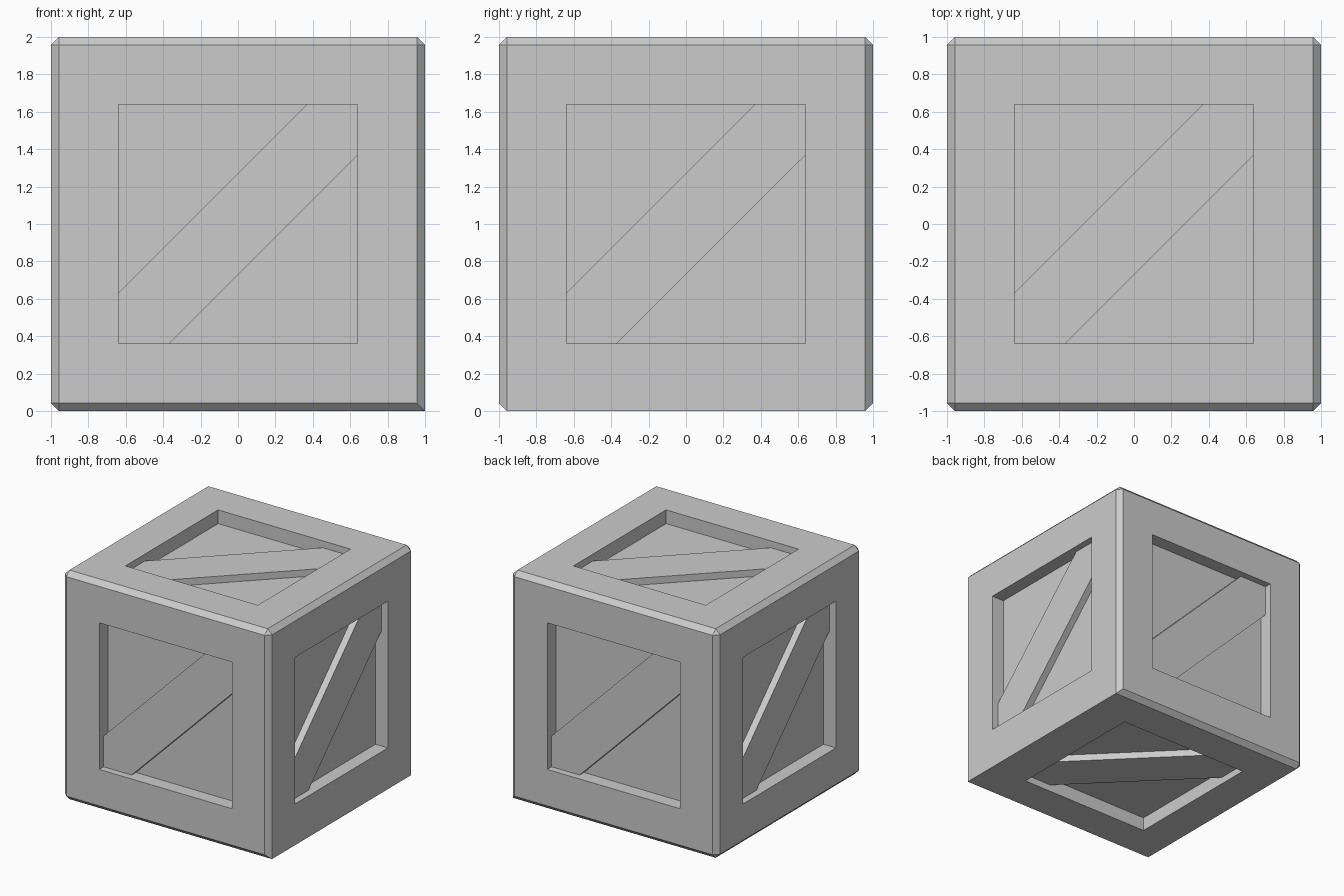
import bpy, bmesh
from math import pi, copysign
from mathutils import Matrix

if "Cube" in bpy.data.objects:
    bpy.data.objects.remove(bpy.data.objects["Cube"])

BEVEL = 0.042    # chamfer on the outer edges
OPEN = 0.64      # half width of each recessed panel
DEPTH = 0.12     # depth of the panel floor
BRACE = 0.06     # depth of the brace face
CUT = 0.27       # length of each brace end along the panel edge


def add_object(name, bm):
    bmesh.ops.recalc_face_normals(bm, faces=bm.faces)
    mesh = bpy.data.meshes.new(name)
    bm.to_mesh(mesh)
    bm.free()
    obj = bpy.data.objects.new(name, mesh)
    bpy.context.collection.objects.link(obj)
    return obj


# Crate body: cube chamfered on all edges except the lower right one
bm = bmesh.new()
bmesh.ops.create_cube(bm, size=2)
edges = [e for e in bm.edges
         if not all(v.co.x > 0 and v.co.z < 0 for v in e.verts)]
bmesh.ops.bevel(bm, geom=edges, offset=BEVEL, segments=1,
                profile=0.5, affect='EDGES')

# Recessed square panel in every side
sides = [f for f in bm.faces if f.calc_area() > 1]
bmesh.ops.inset_individual(bm, faces=sides, thickness=0.3, use_even_offset=True)
bm.normal_update()


def set_square(face, level):
    axis = max(range(3), key=lambda i: abs(face.normal[i]))
    for v in face.verts:
        for i in range(3):
            v.co[i] = copysign(level if i == axis else OPEN, v.co[i])


for f in sides:
    set_square(f, 1)
for f in bmesh.ops.extrude_discrete_faces(bm, faces=sides)["faces"]:
    f.normal_update()
    set_square(f, 1 - DEPTH)
bmesh.ops.translate(bm, verts=bm.verts, vec=(0, 0, 1))
add_object("crate_body", bm)


# Diagonal brace: six-sided board trimmed to the panel opening
def brace(name, rotation):
    a, c = OPEN, OPEN - CUT
    outline = [(-a, -a), (-c, -a), (a, c), (a, a), (c, a), (-a, -c)]
    bm = bmesh.new()
    face = bm.faces.new([bm.verts.new((x, -(1 - BRACE), z)) for x, z in outline])
    geom = bmesh.ops.extrude_face_region(bm, geom=[face], use_keep_orig=True)["geom"]
    for v in geom:
        if isinstance(v, bmesh.types.BMVert):
            v.co.y = -(1 - DEPTH)
    bm.transform(Matrix.Translation((0, 0, 1)) @ rotation)
    add_object(name, bm)


for i, side in enumerate(("front", "right", "back", "left")):
    brace(side + "_brace", Matrix.Rotation(i * pi / 2, 4, 'Z'))
brace("top_brace", Matrix.Rotation(-pi / 2, 4, 'X'))
brace("bottom_brace", Matrix.Rotation(pi / 2, 4, 'X'))
